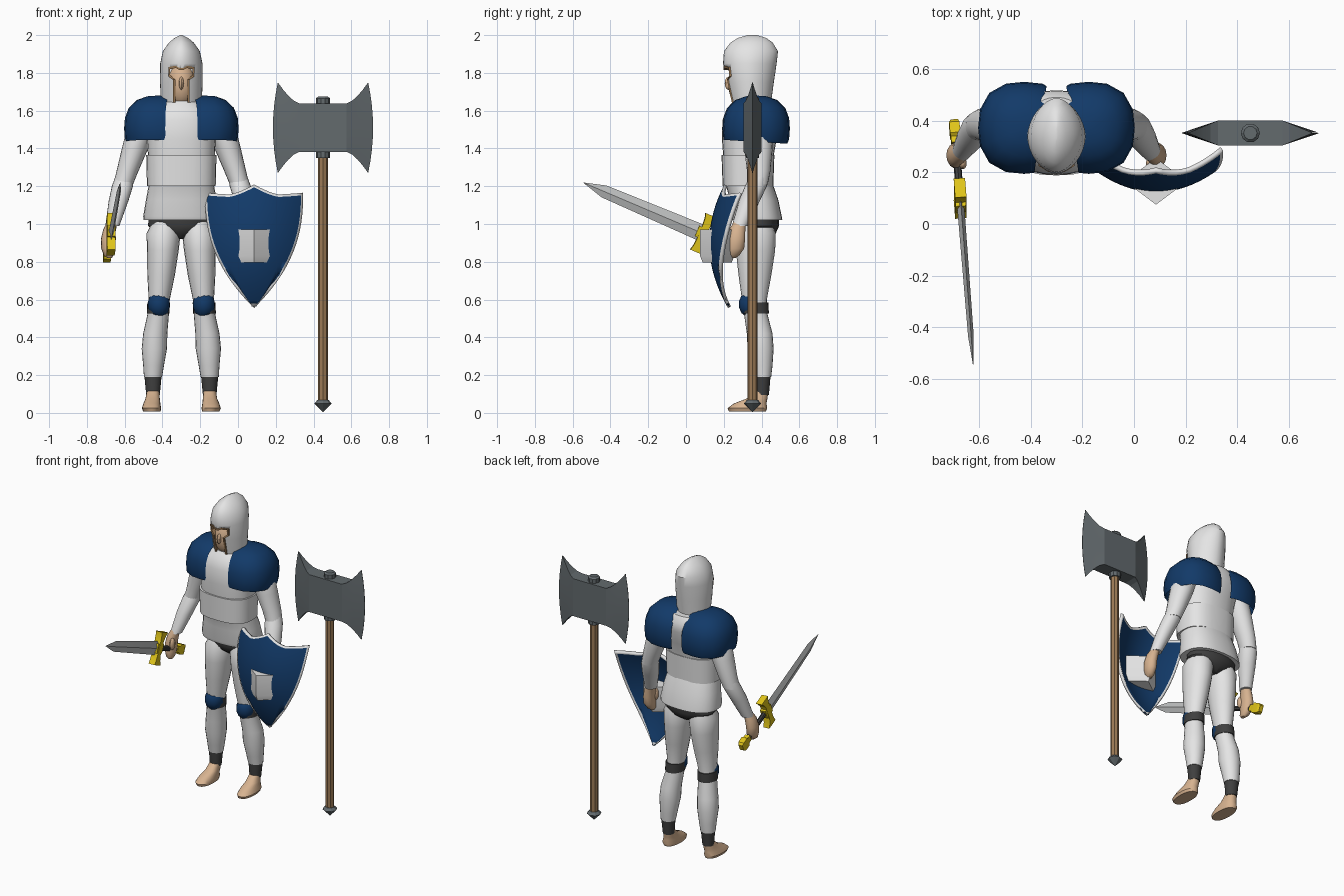
import bpy, bmesh, math
from mathutils import Vector

if "Cube" in bpy.data.objects:
    bpy.data.objects.remove(bpy.data.objects["Cube"])

def material(name, r, g, b):
    m = bpy.data.materials.new(name)
    m.diffuse_color = (r, g, b, 1)
    m.use_nodes = True
    m.node_tree.nodes["Principled BSDF"].inputs["Base Color"].default_value = m.diffuse_color
    return m

WHITE = material("white_armour", .78, .78, .78)
BLUE = material("navy_blue", .006, .042, .14)
SKIN = material("skin", .68, .45, .28)
DARK = material("dark_cloth", .05, .05, .05)
STEEL = material("blade_steel", .52, .53, .53)
IRON = material("axe_iron", .125, .145, .155)
GOLD = material("gold", .75, .56, .01)
WOOD = material("wood", .34, .2, .095)
CX = -.30                                   # centre line of the figure

def finish(name, bm, mats, angle=35):
    bmesh.ops.recalc_face_normals(bm, faces=bm.faces)
    me = bpy.data.meshes.new(name)
    bm.to_mesh(me)
    bm.free()
    for m in mats:
        me.materials.append(m)
    me.polygons.foreach_set("use_smooth", [True] * len(me.polygons))
    me.set_sharp_from_angle(angle=math.radians(angle))
    ob = bpy.data.objects.new(name, me)
    bpy.context.collection.objects.link(ob)
    return ob

def skin(name, rings, mat, angle=35):
    """Closed surface through a list of point rings."""
    bm = bmesh.new()
    rows = [[bm.verts.new(p) for p in r] for r in rings]
    n = len(rows[0])
    for a, b in zip(rows, rows[1:]):
        for i in range(n):
            bm.faces.new((a[i], a[(i + 1) % n], b[(i + 1) % n], b[i]))
    bm.faces.new(rows[0])
    bm.faces.new(rows[-1])
    return finish(name, bm, [mat], angle)

def spow(v, e):
    return math.copysign(abs(v) ** e, v)

def loft(name, rings, mat, side=1, power=2, n=20, angle=35, cx=CX):
    """Rings are (x offset, y, z, rx, ry); side mirrors about the figure."""
    out = []
    for x, y, z, rx, ry in rings:
        ring = []
        for i in range(n):
            a = math.tau * i / n
            ring.append((cx + side * (x + rx * spow(math.cos(a), 2 / power)),
                         y + ry * spow(math.sin(a), 2 / power), z))
        out.append(ring)
    return skin(name, out, mat, angle)

def blob(name, c, r, mat, power=2, n=14, cuts=(), angle=40):
    """Superellipsoid, optionally trimmed by (point, normal) planes."""
    bm = bmesh.new()
    bmesh.ops.create_uvsphere(bm, u_segments=n, v_segments=n // 2 + 2, radius=1)
    for v in bm.verts:
        k = sum(abs(q) ** power for q in v.co) ** (-1 / power)
        v.co = Vector((c[i] + r[i] * v.co[i] * k for i in range(3)))
    for p, nrm in cuts:
        bmesh.ops.bisect_plane(bm, geom=bm.verts[:] + bm.edges[:] + bm.faces[:],
                               plane_co=p, plane_no=nrm, clear_outer=True)
    return finish(name, bm, [mat], angle)

# Torso: skirt, waist band, chest and hips
loft("armour_skirt", [(0, .375, 1.02, .2, .135), (0, .37, 1.04, .202, .137),
                      (0, .36, 1.13, .187, .128), (0, .335, 1.21, .172, .125)], WHITE, power=2.4, n=28)
loft("waist_band", [(0, .328, 1.2, .182, .134), (0, .328, 1.365, .186, .14)], WHITE, power=2.6, n=28)
loft("chest_plate", [(0, .33, 1.35, .176, .132), (0, .335, 1.45, .182, .145),
                     (0, .355, 1.55, .19, .162), (0, .365, 1.61, .16, .15),
                     (0, .37, 1.65, .1, .12)], WHITE, power=2.4, n=28)
loft("hips", [(0, .385, 1.05, .17, .105), (0, .385, .99, .177, .108),
              (0, .385, .95, .13, .09), (0, .385, .92, .03, .05)], DARK)

# Helmet with a T-shaped face opening
RINGS = [(0, .345, 1.64, .108, .105), (0, .34, 1.75, .113, .125), (0, .338, 1.85, .112, .142),
         (0, .344, 1.915, .098, .143), (0, .347, 1.96, .066, .112), (0, .35, 1.985, .036, .075),
         (0, .35, 2.0, .006, .025)]
helmet = loft("helmet", RINGS, WHITE, power=1.85, n=32)
T_HALF = [(.038, 1.6), (.038, 1.765), (.064, 1.785), (.064, 1.825), (.03, 1.832), (.01, 1.82)]
outline = T_HALF + [(-x, z) for x, z in reversed(T_HALF)]
cutter = skin("face_cutter", [[(CX + x, y, z) for x, z in outline] for y in (.1, .275)], WHITE)
cutter.hide_render = True
cutter.hide_viewport = True
cut = helmet.modifiers.new("face_opening", 'BOOLEAN')
cut.operation = 'DIFFERENCE'
cut.solver = 'EXACT'
cut.object = cutter
blob("face", (CX, .31, 1.74), (.078, .087, .125), SKIN)
blob("nose", (CX, .225, 1.745), (.013, .02, .035), SKIN, n=8)

def helmet_front(x, z):
    for a, b in zip(RINGS, RINGS[1:]):
        if a[2] <= z <= b[2]:
            t = (z - a[2]) / (b[2] - a[2])
            y, rx, ry = (a[i] + t * (b[i] - a[i]) for i in (1, 3, 4))
            return y - ry * (1 - (abs(x) / rx) ** 1.85) ** (1 / 1.85)

def trim_ring(x, z, dx, dz):
    y = helmet_front(x, z)
    return [(CX + x + s * dx, y + d, z + s * dz) for s, d in ((-1, -.005), (1, -.005), (1, .025), (-1, .025))]

OFFS = [(.006, 0), (.006, 0), (.004, -.004), (.005, .005), (.001, .006), (.001, .006)]
pts = [(max(z, 1.642), x, o) for (x, z), o in zip(T_HALF, OFFS)]
trim = [trim_ring(x, z, *o) for z, x, o in pts]
trim += [trim_ring(-x, z, -o[0], o[1]) for z, x, o in reversed(pts)]
skin("face_trim", trim, WOOD)

# Limbs and armour that repeat on both sides
for s, tag in ((-1, "right"), (1, "left")):
    loft(tag + "_upper_arm", [(.17, .375, 1.58, .06, .065), (.215, .38, 1.5, .075, .08),
                              (.245, .383, 1.4, .07, .075), (.285, .385, 1.28, .058, .062),
                              (.308, .378, 1.21, .052, .055)], WHITE, s)
    loft(tag + "_forearm", [(.3, .385, 1.25, .05, .05), (.312, .37, 1.2, .056, .058),
                            (.333, .335, 1.12, .052, .055), (.365, .285, .99, .037, .042)], WHITE, s)
    loft(tag + "_hand", [(.365, .283, 1.01, .028, .033), (.38, .272, .97, .034, .043),
                         (.39, .266, .92, .036, .048), (.39, .262, .87, .034, .047),
                         (.385, .25, .835, .026, .034), (.38, .245, .82, .012, .018)], SKIN, s, n=14)
    blob(tag + "_thumb", (CX + s * .362, .235, .925), (.016, .024, .04), SKIN, n=10)
    blob(tag + "_shoulder_pad", (CX + s * .125, .372, 1.505), (.178, .178, .175), BLUE, power=2.5, n=16,
         cuts=[((CX + s * .085, .2, 1.5), (-s, -.14, 0)), ((0, .372, 1.435), (0, -.06, -1))])
    loft(tag + "_leg", [(.085, .375, 1.01, .07, .08), (.094, .37, .95, .09, .105),
                        (.098, .368, .86, .084, .104), (.107, .365, .73, .073, .087),
                        (.117, .362, .6, .056, .066), (.123, .37, .52, .057, .062),
                        (.138, .39, .42, .064, .068), (.143, .395, .34, .067, .069),
                        (.147, .402, .25, .055, .056), (.15, .405, .19, .048, .046)], WHITE, s)
    loft(tag + "_knee_strap", [(.12, .366, .585, .06, .07), (.123, .369, .525, .06, .07)], DARK, s)
    blob(tag + "_knee_cap", (CX + s * .119, .345, .575), (.061, .066, .074), BLUE, n=10)
    loft(tag + "_ankle_cuff", [(.15, .405, .2, .046, .043), (.15, .402, .095, .036, .037)], DARK, s)
    loft(tag + "_foot", [(.156, .325, .008, .046, .098), (.158, .325, .025, .051, .105),
                         (.156, .34, .05, .045, .086), (.152, .375, .075, .038, .056),
                         (.15, .4, .115, .033, .036)], SKIN, s, power=2.3)

# Sword, built along its own axes: d to the tip, u along the guard, w across
tip, pommel, hub = Vector((-.627, -.545, 1.22)), Vector((-.70, .385, .825)), Vector((-.672, .09, .95))
d = (tip - pommel).normalized()
w = Vector((0, .39, .92)).cross(d).normalized()
u = d.cross(w)
if u.z < 0:
    u = -u

def sword_ring(a, hu, hw, diamond=False):
    k = ((1, 0), (0, 1), (-1, 0), (0, -1)) if diamond else ((1, 1), (-1, 1), (-1, -1), (1, -1))
    return [hub + d * a + u * p * hu + w * q * hw for p, q in k]

skin("sword_blade", [sword_ring(0, .045, .014, True), sword_ring(.57, .034, .011, True),
                     sword_ring(.69, .001, .001, True)], STEEL, 10)
skin("sword_grip", [[hub + d * a + u * .017 * math.cos(i * math.tau / 8) + w * .015 * math.sin(i * math.tau / 8)
                     for i in range(8)] for a in (0, -.28)], DARK)
guard = [(-.105, .04, -.01), (-.08, .028, -.005), (-.05, .02, 0), (.05, .02, 0), (.08, .028, -.005), (.105, .04, -.01)]
skin("sword_guard", [[hub + u * b + d * (o + p * h) + w * q * .022 for p, q in ((1, 1), (-1, 1), (-1, -1), (1, -1))]
                     for b, h, o in guard], GOLD, 20)
skin("sword_collar", [sword_ring(.035, .03, .02), sword_ring(-.035, .03, .02)], GOLD, 20)
skin("sword_pommel", [sword_ring(-.24, .02, .017), sword_ring(-.265, .02, .017), sword_ring(-.275, .032, .02),
                      sword_ring(-.32, .032, .02), sword_ring(-.335, .02, .014)], GOLD, 20)

# Curved shield: blue field, white inset rim
bm = bmesh.new()
NU, NV, SX = 20, 24, .085
grid = []
for j in range(NV + 1):
    v = 1 - (1 - j / NV) ** 1.3
    half = .255 * max(0, 1 - v ** 2.4)
    row = []
    for i in range(NU + 1):
        q = 2 * i / NU - 1
        top = 1.15 + .055 * max(0, 1 - abs(q) / .5) ** 1.3 + .013 * q * q
        z = .56 + (top - .56) * (1 - v)
        y = .132 + .85 * (z - .9) ** 2 + .1 * (q * half / .255) ** 2
        row.append(bm.verts.new((SX + q * half, y, z)))
    grid.append(row)
for j in range(NV):
    for i in range(NU):
        bm.faces.new((grid[j][i], grid[j + 1][i], grid[j + 1][i + 1], grid[j][i + 1]))
bmesh.ops.remove_doubles(bm, verts=bm.verts, dist=.0015)
for f in bmesh.ops.inset_region(bm, faces=bm.faces[:], thickness=.014, use_boundary=True, use_even_offset=True)["faces"]:
    f.material_index = 1
shield = finish("shield", bm, [BLUE, WHITE])
thick = shield.modifiers.new("thickness", 'SOLIDIFY')
thick.thickness = .018
thick.offset = 0
# Diamond boss through the shield
skin("shield_boss", [[(SX + .12 * h, .165, z), (SX, .165 - .09 * h, z), (SX - .12 * h, .165, z), (SX, .165 + .09 * h, z)]
                     for z, h in ((.795, .85), (.83, 1), (.97, 1))], WHITE, 20)

# Double-bladed axe standing beside the figure
AX, AY = .45, .352
loft("axe_shaft", [(0, AY, .06, .027, .027), (0, AY, 1.4, .027, .027)], WOOD, n=8, angle=20, cx=AX)
loft("axe_spike", [(0, AY, .005, .002, .002), (0, AY, .05, .046, .046), (0, AY, .068, .03, .03)],
     IRON, n=8, angle=20, cx=AX)
loft("axe_socket", [(0, AY, 1.35, .037, .037), (0, AY, 1.665, .037, .037), (0, AY, 1.675, .026, .026)],
     IRON, n=10, angle=20, cx=AX)
rings = []
for t in (-1, -.75, -.5, -.25, 0, 1e-6, .25, .5, .75, 1):
    side = -1 if t <= 0 else 1
    k = abs(t)
    rs = [1 - i / 4 for i in range(9)]
    half = .128 + .112 * k ** 1.5
    h = .047 * (1 - k) + .001
    xs = [AX + side * (.125 + k * (.14 - .026 * r * r)) for r in rs]
    front = [(x, AY - h, 1.51 + half * r) for x, r in zip(xs, rs)]
    rings.append(front + [(x, AY + h, z) for x, _, z in reversed(front)])
skin("axe_head", rings, IRON, 15)
